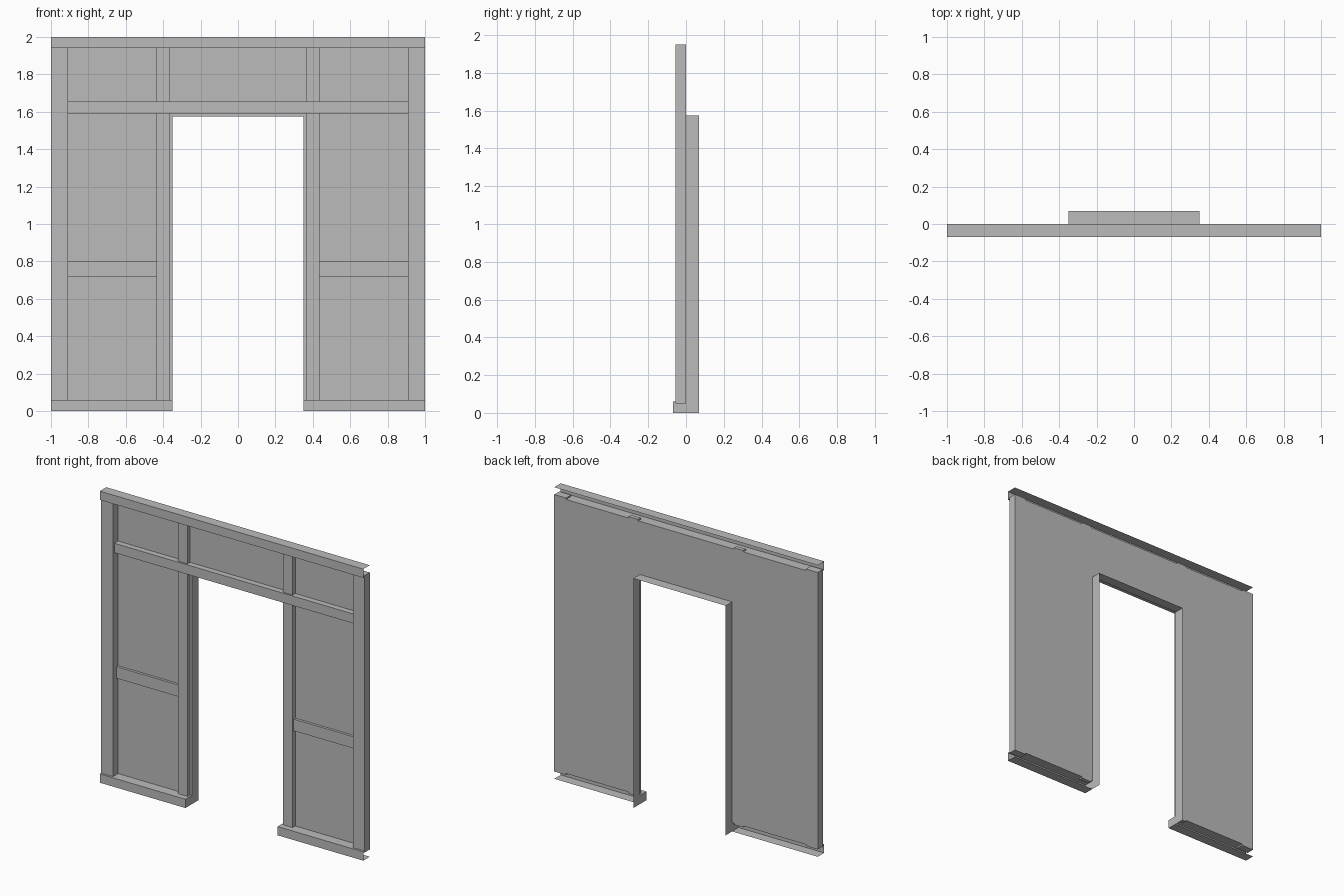
import bpy

cube = bpy.data.objects.get("Cube")
if cube:
    bpy.data.objects.remove(cube, do_unlink=True)

grey = bpy.data.materials.new("plain_grey")
grey.use_nodes = True
colour = (0.5, 0.5, 0.5, 1)
grey.diffuse_color = colour
grey.node_tree.nodes["Principled BSDF"].inputs["Base Color"].default_value = colour


def mesh_object(name, verts, faces):
    mesh = bpy.data.meshes.new(name)
    mesh.from_pydata(verts, [], faces)
    mesh.materials.append(grey)
    obj = bpy.data.objects.new(name, mesh)
    bpy.context.collection.objects.link(obj)
    return obj


def sheet(name, points):
    """One flat polygon."""
    return mesh_object(name, points, [tuple(range(len(points)))])


def extrude_x(name, profile, x0, x1, closed=False):
    """Run a (y, z) profile along x; closed profiles get end caps."""
    n = len(profile)
    verts = [(x, y, z) for x in (x0, x1) for y, z in profile]
    faces = [(i, (i + 1) % n, (i + 1) % n + n, i + n)
             for i in range(n if closed else n - 1)]
    if closed:
        faces += [tuple(reversed(range(n))), tuple(range(n, 2 * n))]
    return mesh_object(name, verts, faces)


def timber(name, x0, x1, z0, z1, depth):
    """Solid bar standing proud of the wall panel."""
    profile = [(-depth, z0), (0, z0), (0, z1), (-depth, z1)]
    return extrude_x(name, profile, x0, x1, closed=True)


def channel(name, x0, x1, z0, z1):
    """C-shaped rail, open at the back and the ends."""
    return extrude_x(name, [(0, z1), (-FRONT, z1), (-FRONT, z0), (0, z0)], x0, x1)


FRONT = 0.07        # front of rails and back of door lining
DOOR, HEAD = 0.35, 1.575
LOW, HIGH = 0.06, 1.94
POST = 0.91         # inner edge of corner posts

# Wall panel with the doorway cut out
outline = [(-1, LOW), (-DOOR, LOW), (-DOOR, HEAD), (DOOR, HEAD),
           (DOOR, LOW), (1, LOW), (1, HIGH), (-1, HIGH)]
sheet("wall_panel", [(x, 0, z) for x, z in outline])

# Rails across the full width
channel("top_rail", -1, 1, HIGH, 2)
timber("door_beam", -POST, POST, 1.59, 1.655, 0.04)

# Door lining head
sheet("door_head", [(-DOOR, 0, HEAD), (DOOR, 0, HEAD),
                    (DOOR, FRONT, HEAD), (-DOOR, FRONT, HEAD)])

# Parts repeated on both sides
for side, s in (("right", -1), ("left", 1)):
    def bar(name, a, b, z0, z1, depth):
        timber(side + name, min(s * a, s * b), max(s * a, s * b), z0, z1, depth)

    bar("_corner_post", POST, 1, LOW - 0.01, HIGH + 0.01, 0.055)
    bar("_door_post", 0.363, 0.435, LOW - 0.01, HIGH + 0.01, 0.028)
    bar("_middle_rail", 0.435, POST, 0.72, 0.8, 0.018)
    channel(side + "_sill", min(s * DOOR, s), max(s * DOOR, s), 0, LOW)

    # Door lining side, joined with the end cap of the sill
    jamb = [(-FRONT, 0), (FRONT, 0), (FRONT, HEAD), (0, HEAD), (0, LOW), (-FRONT, LOW)]
    sheet(side + "_door_jamb", [(s * DOOR, y, z) for y, z in jamb])
